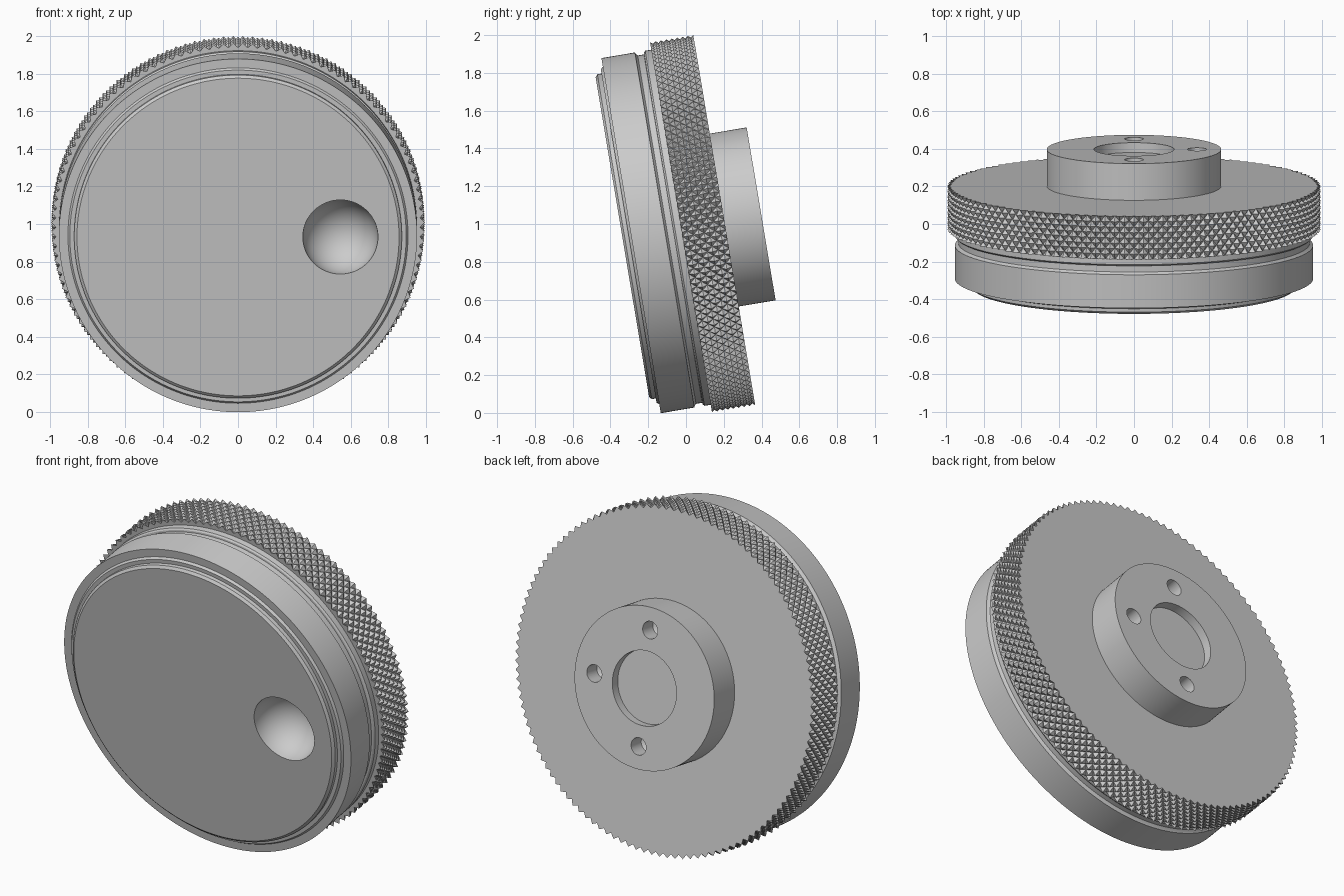
import bpy, bmesh, math

if "Cube" in bpy.data.objects:
    bpy.data.objects.remove(bpy.data.objects["Cube"])

TILT = math.radians(9.5)
SEG = 240                       # columns around; the knurl uses two per diamond
KNURL_W, ROWS = 0.232, 8
R_PEAK, R_LOW = 0.994, 0.970


def finish(bm, name, smooth=True):
    """Turn a bmesh into a tilted object (local +z is the knob's front)."""
    bmesh.ops.recalc_face_normals(bm, faces=bm.faces[:])
    me = bpy.data.meshes.new(name)
    bm.to_mesh(me)
    bm.free()
    ob = bpy.data.objects.new(name, me)
    bpy.context.collection.objects.link(ob)
    ob.rotation_euler = (math.pi / 2 + TILT, 0, 0)
    ob.location = (0, 0.2025, 1.021)
    return ob


def ring(bm, z, radius):
    """radius is a number or a function of the column index."""
    out = []
    for i in range(SEG):
        a = 2 * math.pi * i / SEG
        r = radius(i) if callable(radius) else radius
        out.append(bm.verts.new((r * math.cos(a), r * math.sin(a), z)))
    return out


def bridge(bm, a, b):
    for i in range(SEG):
        k = (i + 1) % SEG
        bm.faces.new((a[i], a[k], b[k], b[i]))


def lathe(name, profile, seg=SEG):
    """Closed solid from (radius, z) points, capped at both ends."""
    bm = bmesh.new()
    rings = [ring(bm, z, r) for r, z in profile]
    for a, b in zip(rings, rings[1:]):
        bridge(bm, a, b)
    bm.faces.new(rings[0])
    bm.faces.new(rings[-1])
    return finish(bm, name)


def cut(ob, cutters):
    """Subtract the cutters, then remove them."""
    bpy.context.view_layer.objects.active = ob
    for c in cutters:
        c.hide_render = True
        m = ob.modifiers.new("cut", 'BOOLEAN')
        m.operation, m.solver, m.object = 'DIFFERENCE', 'EXACT', c
        bpy.ops.object.modifier_apply(modifier=m.name)
    for c in cutters:
        bpy.data.objects.remove(c)


def open_end(ob, z):
    """Delete the hidden joint cap lying in the plane z."""
    bm = bmesh.new()
    bm.from_mesh(ob.data)
    hidden = [f for f in bm.faces if all(abs(v.co.z - z) < 1e-4 for v in f.verts)]
    bmesh.ops.delete(bm, geom=hidden, context='FACES')
    bm.to_mesh(ob.data)
    bm.free()


def smooth(ob):
    bpy.ops.object.select_all(action='DESELECT')
    ob.select_set(True)
    bpy.context.view_layer.objects.active = ob
    bpy.ops.object.shade_smooth_by_angle(angle=math.radians(30))


# Front body: collar, groove, wide ring, small step and face disc
front = lathe("front_body", [
    (0.953, KNURL_W), (0.953, 0.265), (0.945, 0.273), (0.935, 0.275),
    (0.935, 0.308), (0.946, 0.318), (0.953, 0.32), (0.953, 0.50),
    (0.905, 0.50), (0.895, 0.513), (0.872, 0.513), (0.872, 0.535),
    (0.857, 0.547)])

# Round finger dimple in the face
bm = bmesh.new()
bmesh.ops.create_uvsphere(bm, u_segments=64, v_segments=32, radius=0.2)
bmesh.ops.translate(bm, verts=bm.verts[:], vec=(0.545, 0, 0.547))
cut(front, [finish(bm, "dimple_cutter")])
open_end(front, KNURL_W)
smooth(front)

# Knurled grip: pyramids on a diamond lattice, plus front and back annuli
bm = bmesh.new()
rows = []
for j in range(ROWS + 1):
    rows.append(ring(bm, KNURL_W * j / ROWS,
                     lambda i, j=j: R_PEAK if (i + j) % 2 else R_LOW))
for j in range(ROWS):
    for i in range(SEG):
        k = (i + 1) % SEG
        a, b, c, d = rows[j][i], rows[j][k], rows[j + 1][k], rows[j + 1][i]
        if (i + j) % 2:         # the split always joins the two low corners
            bm.faces.new((a, b, d))
            bm.faces.new((b, c, d))
        else:
            bm.faces.new((a, b, c))
            bm.faces.new((a, c, d))
bridge(bm, ring(bm, 0, 0.464), rows[0])
bridge(bm, rows[-1], ring(bm, KNURL_W, 0.953))
finish(bm, "knurled_grip")

# Mounting hub with a shallow centre recess
hub = lathe("rear_hub", [(0.464, 0), (0.464, -0.198), (0.213, -0.198), (0.213, -0.145)])

# Four drilled screw holes with conical ends
drills = []
for n in range(4):
    bm = bmesh.new()
    x, y = 0.335 * math.cos(n * math.pi / 2), 0.335 * math.sin(n * math.pi / 2)
    shaft = []
    for z in (-0.25, -0.10):
        shaft.append([bm.verts.new((x + 0.05 * math.cos(t * math.pi / 16),
                                    y + 0.05 * math.sin(t * math.pi / 16), z))
                      for t in range(32)])
    tip = bm.verts.new((x, y, -0.07))
    bm.faces.new(shaft[0])
    for t in range(32):
        u = (t + 1) % 32
        bm.faces.new((shaft[0][t], shaft[0][u], shaft[1][u], shaft[1][t]))
        bm.faces.new((shaft[1][t], shaft[1][u], tip))
    drills.append(finish(bm, "drill_cutter"))
cut(hub, drills)
open_end(hub, 0)
smooth(hub)
